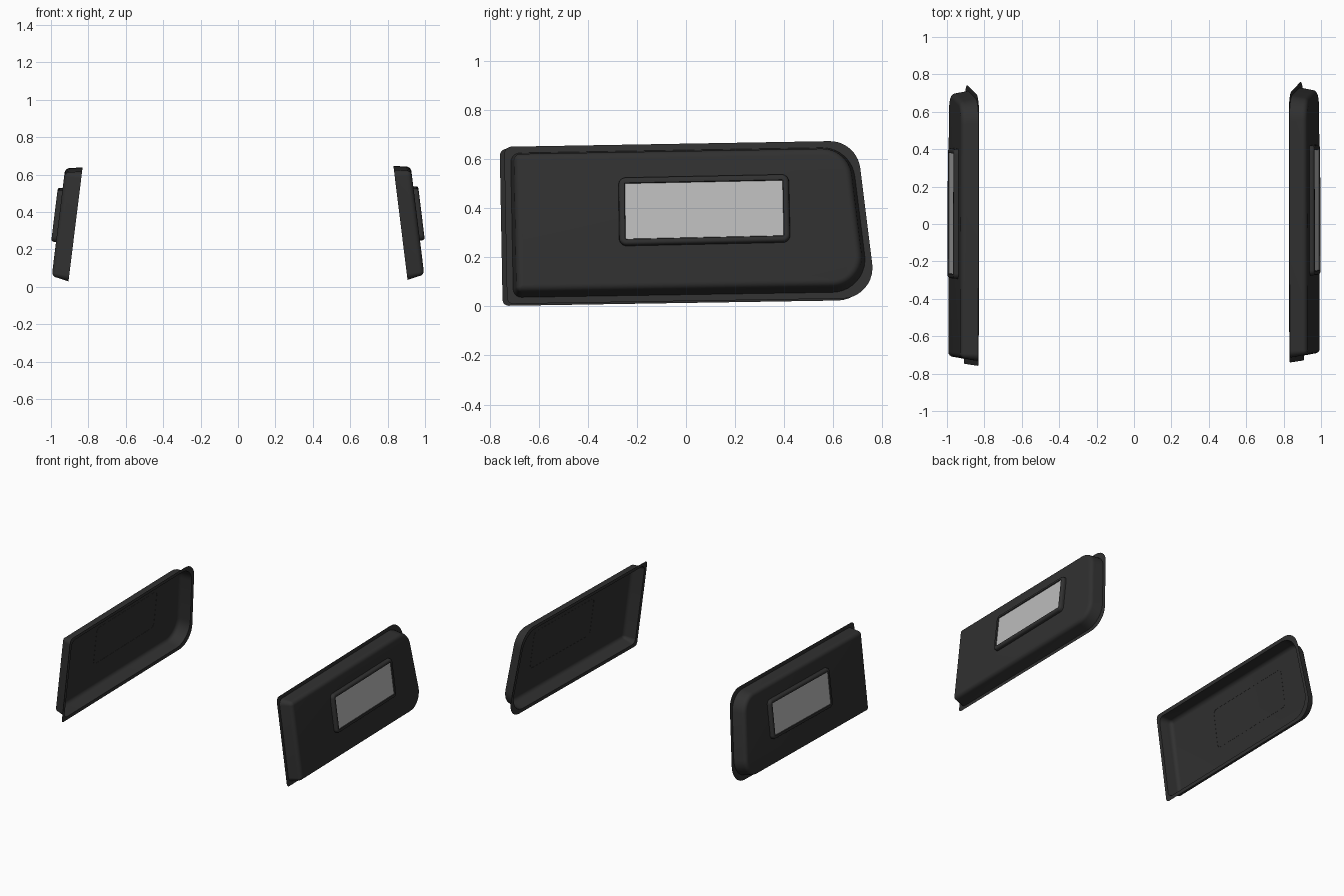
import bpy, bmesh, math
from mathutils import Vector

if "Cube" in bpy.data.objects:
    bpy.data.objects.remove(bpy.data.objects["Cube"])


def material(name, c):
    m = bpy.data.materials.new(name)
    m.diffuse_color = (c, c, c, 1)
    m.use_nodes = True
    m.node_tree.nodes["Principled BSDF"].inputs["Base Color"].default_value = m.diffuse_color
    return m


DARK = material("dark_plastic", 0.03)
PALE = material("pale_lens", 0.5)
SEG = 10


def rounded(corners, radii, inset, grow=0.0):
    """Counter-clockwise polygon, moved inwards by inset, with arcs at its corners."""
    n = len(corners)
    pts = [Vector(c) for c in corners]
    lines = []
    for i in range(n):
        d = (pts[(i + 1) % n] - pts[i]).normalized()
        lines.append((pts[i] + Vector((-d.y, d.x)) * inset, d))
    out = []
    for i in range(n):
        (p, d), (q, e) = lines[i - 1], lines[i]
        t = (q - p).cross(e) / d.cross(e)
        c = p + d * t
        turn = d.angle(e)
        r = max(radii[i] - inset + grow, 0.003)
        start = c - d * r * math.tan(turn / 2)
        centre = start + Vector((-d.y, d.x)) * r
        a0 = math.atan2(-d.x, d.y)
        for k in range(SEG + 1):
            a = a0 + turn * k / SEG
            out.append(centre + Vector((math.cos(a), math.sin(a))) * r)
    return out


def place(u, v, w, side):
    """Panel coordinates (along, up, outwards) to the leaning side plane."""
    dy, dz = (0, 0) if side > 0 else (-0.018, -0.008)
    return (side * (0.911 - 0.124 * v + 0.992 * w), u + dy, v + 0.124 * w + dz)


def shell(name, rings, side, mat, cap):
    """Bridge successive (outline, height) rings, optionally closing the last one."""
    bm = bmesh.new()
    loops = [[bm.verts.new(place(p.x, p.y, w, side)) for p in ring] for ring, w in rings]
    for a, b in zip(loops, loops[1:]):
        for j in range(len(a)):
            k = (j + 1) % len(a)
            bm.faces.new((a[j], a[k], b[k], b[j]))
    if cap:
        bm.faces.new(loops[-1])
    if side < 0:
        bmesh.ops.reverse_faces(bm, faces=bm.faces[:])
    me = bpy.data.meshes.new(name)
    bm.to_mesh(me)
    bm.free()
    ob = bpy.data.objects.new(name, me)
    bpy.context.collection.objects.link(ob)
    me.materials.append(mat)
    bpy.ops.object.select_all(action='DESELECT')
    ob.select_set(True)
    bpy.context.view_layer.objects.active = ob
    bpy.ops.object.shade_smooth_by_angle(angle=math.radians(35))
    return ob


def edge_round(inset, top, r, steps=6):
    """(inset, height) points rounding a wall over into a flat top."""
    return [(inset + r * (1 - math.cos(a)), top - r * (1 - math.sin(a)))
            for a in (math.pi / 2 * k / steps for k in range(steps + 1))]


PANEL = [(-0.729, 0.010), (0.776, 0.034), (0.696, 0.675), (-0.741, 0.650)]
PANEL_R = [0.025, 0.125, 0.125, 0.03]
WINDOW = [(-0.272, 0.234), (0.425, 0.249), (0.419, 0.526), (-0.276, 0.512)]
WINDOW_R = [0.03] * 4

for side, tag in ((1, "right"), (-1, "left")):
    # thin mounting flange running into the hollow tray
    steps = [(0, 0), (0.026, 0)] + edge_round(0.038, 0.092, 0.028)
    rings = [(rounded(PANEL, PANEL_R, i, 0.035 if i else 0), w) for i, w in steps]
    shell(tag + "_panel_tray", rings, side, DARK, True)

    # raised rounded frame around the lens
    steps = [(0, 0.091)] + edge_round(0.001, 0.118, 0.014) + [(0.024, 0.118), (0.027, 0.110)]
    rings = [(rounded(WINDOW, WINDOW_R, i), w) for i, w in steps]
    shell(tag + "_lens_frame", rings, side, DARK, False)

    # flat lens
    shell(tag + "_lens", [(rounded(WINDOW, WINDOW_R, 0.026), 0.112)], side, PALE, True)
